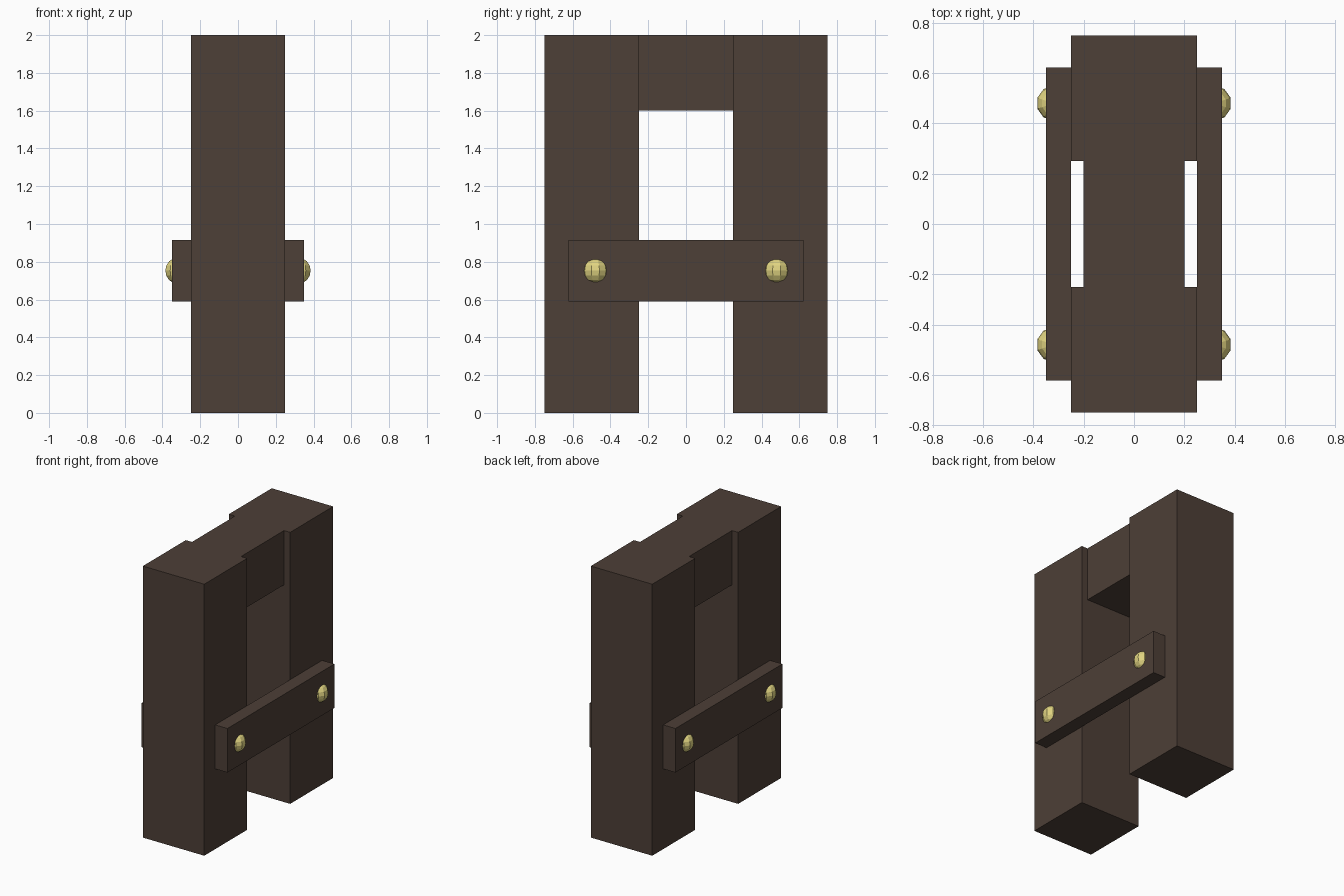
import bpy

if "Cube" in bpy.data.objects:
    bpy.data.objects.remove(bpy.data.objects["Cube"])


def material(name, color):
    m = bpy.data.materials.new(name)
    m.diffuse_color = color
    m.use_nodes = True
    m.node_tree.nodes["Principled BSDF"].inputs["Base Color"].default_value = m.diffuse_color
    return m


wood = material("dark_wood", (0.075, 0.05, 0.038, 1))
brass = material("brass", (0.75, 0.66, 0.22, 1))


def finish(name, mat):
    ob = bpy.context.object
    ob.name = name
    ob.data.materials.append(mat)
    return ob


def box(name, center, size):
    bpy.ops.mesh.primitive_cube_add(size=1, location=center)
    ob = finish(name, wood)
    ob.scale = size
    bpy.ops.object.transform_apply(location=False, rotation=False, scale=True)


# Thinner beam joining the posts at the top
box("top_beam", (0, 0, 1.8), (0.4, 0.5, 0.4))

# Front and back posts
for label, s in (("front", -1), ("back", 1)):
    box(label + "_post", (0, s * 0.5, 1.0), (0.5, 0.5, 2.0))

# Side planks, each held by two faceted bolts
for side, sx in (("left", -1), ("right", 1)):
    box(side + "_plank", (sx * 0.3, 0, 0.753), (0.1, 1.245, 0.324))
    for end, sy in (("front", -1), ("back", 1)):
        bpy.ops.mesh.primitive_uv_sphere_add(
            segments=10, ring_count=8, radius=0.07,
            location=(sx * 0.318, sy * 0.48, 0.753))
        finish(f"{side}_{end}_bolt", brass)
